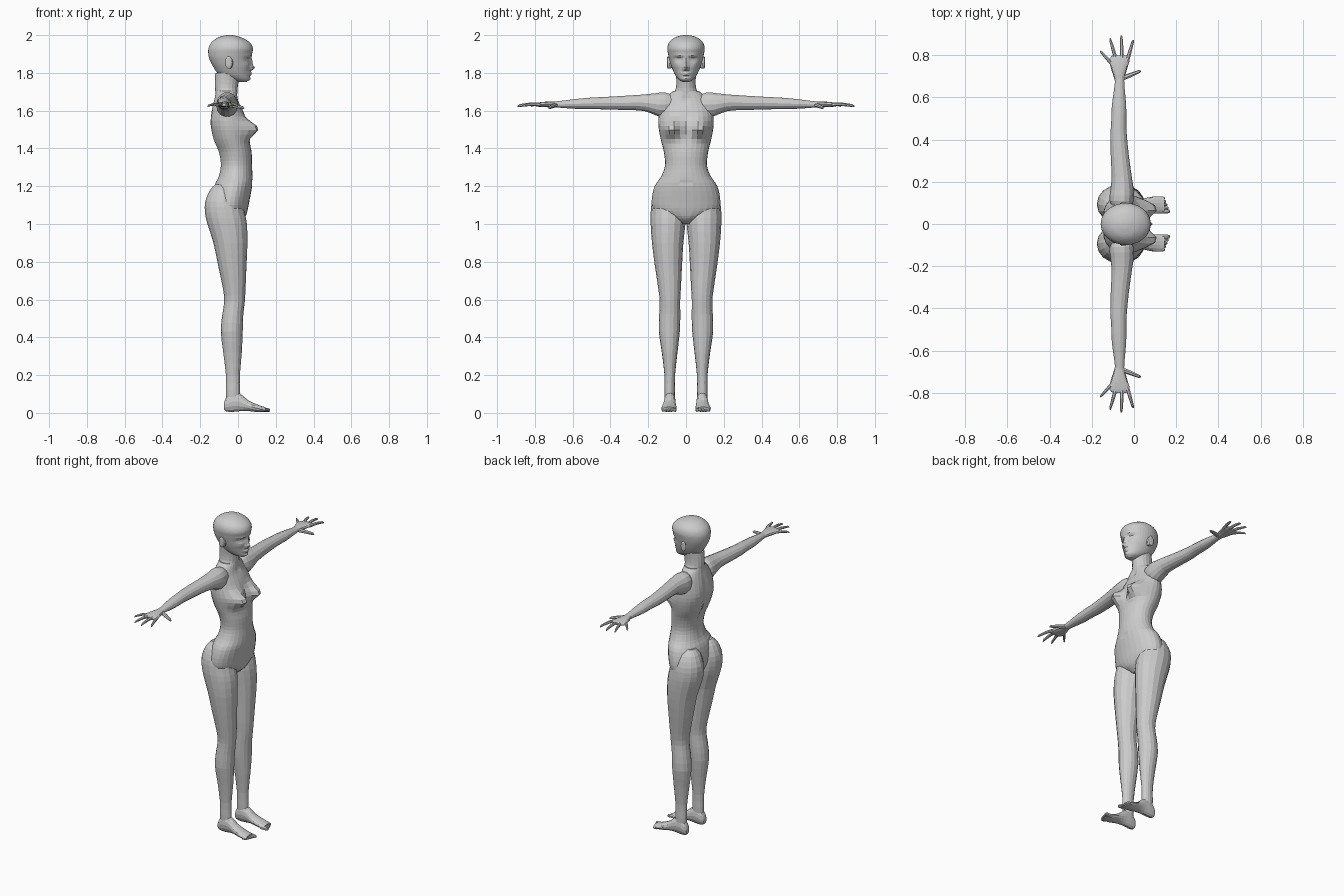
import bpy, bmesh, math
from mathutils import Vector


def make(name, rings, mirror=False):
    """Skin a list of point rings into a closed, flat-shaded object."""
    bm = bmesh.new()
    vr = [[bm.verts.new(p) for p in r] for r in rings]
    n = len(vr[0])
    for a, b in zip(vr, vr[1:]):
        for i in range(n):
            j = (i + 1) % n
            bm.faces.new((a[i], a[j], b[j], b[i]))
    bm.faces.new(vr[0])
    bm.faces.new(vr[-1])
    bmesh.ops.recalc_face_normals(bm, faces=bm.faces)
    me = bpy.data.meshes.new(name)
    bm.to_mesh(me)
    bm.free()
    ob = bpy.data.objects.new(name, me)
    bpy.context.collection.objects.link(ob)
    if mirror:
        m = ob.modifiers.new("mirror", 'MIRROR')
        m.use_axis = (False, True, False)
        m.use_mirror_merge = False
    return ob


def smooth_keys(keys, steps):
    """Catmull-Rom interpolation between section keys."""
    out = []
    for i in range(len(keys) - 1):
        p0, p1 = keys[max(i - 1, 0)], keys[i]
        p2, p3 = keys[i + 1], keys[min(i + 2, len(keys) - 1)]
        for s in range(steps):
            u = s / steps
            out.append([0.5 * (2 * b + (c - a) * u + (2 * a - 5 * b + 4 * c - d) * u * u
                               + (3 * b - a - 3 * c + d) * u ** 3)
                        for a, b, c, d in zip(p0, p1, p2, p3)])
    return out + [list(keys[-1])]


def loft(name, axis, keys, sides, steps=2, bumps=(), mirror=False):
    """Oval sections along an axis; each key is (position, min, max, min, max).
    A bump is (facing, y, z, width, height, amount) pushed along x on both sides."""
    rings = []
    for t, a0, a1, b0, b1 in smooth_keys(keys, steps):
        ring = []
        for i in range(sides):
            c, s = math.cos(math.tau * i / sides), math.sin(math.tau * i / sides)
            a = (a0 + a1) / 2 + (a1 - a0) / 2 * c
            b = (b0 + b1) / 2 + (b1 - b0) / 2 * s
            p = {'x': (t, a, b), 'y': (a, t, b), 'z': (a, b, t)}[axis]
            x, y, z = p
            for f, by, bz, sy, sz, amt in bumps:
                if f * c > 0:
                    g = math.exp(-((abs(y) - by) / sy) ** 2 - ((z - bz) / sz) ** 2)
                    x += f * amt * g * min(1, abs(c) * 2)
            ring.append((x, y, z))
        rings.append(ring)
    return make(name, rings, mirror)


def sym(*rows):
    """Section keys symmetric about y = 0: (z, back, front, half width)."""
    return [(z, a, b, -w, w) for z, a, b, w in rows]


def tube(name, pts, radii, sides=7):
    """Tapered round tube, mirrored to the other hand."""
    pts = [Vector(p) for p in pts]
    q = (pts[-1] - pts[0]).to_track_quat('Z', 'Y')
    make(name, [[p + q @ Vector((r * math.cos(math.tau * i / sides),
                                 r * math.sin(math.tau * i / sides), 0))
                 for i in range(sides)] for p, r in zip(pts, radii)], True)


# Torso with bust, collar hollow, spine groove and shoulder blades
loft("torso", 'z', sym(
    (1.00, -.08, .00, .03), (1.03, -.11, .035, .085), (1.07, -.13, .05, .165),
    (1.12, -.14, .06, .182), (1.20, -.127, .075, .166), (1.25, -.105, .077, .132),
    (1.31, -.094, .074, .111), (1.38, -.105, .072, .117), (1.45, -.133, .058, .134),
    (1.52, -.146, .048, .146), (1.59, -.142, .030, .143), (1.64, -.132, .008, .125),
    (1.68, -.122, -.002, .098), (1.705, -.118, -.005, .066)), 28, 3,
    [(1, .078, 1.505, .045, .045, .076), (-1, 0, 1.45, .02, .16, -.014),
     (-1, .08, 1.55, .04, .05, .008), (1, 0, 1.66, .02, .02, -.008),
     (1, 0, 1.22, .012, .012, -.006)])

# Neck
loft("neck", 'z', sym(
    (1.65, -.11, -.012, .085), (1.69, -.118, -.004, .066), (1.72, -.122, -.002, .054),
    (1.76, -.122, .004, .052), (1.80, -.12, .015, .055)), 18, 2)

# Head with brow, eye sockets, eyelids, nose, lips and chin
loft("head", 'z', sym(
    (1.752, .005, .045, .016), (1.765, -.045, .060, .038), (1.79, -.10, .062, .058),
    (1.83, -.13, .064, .076), (1.87, -.15, .068, .088), (1.90, -.157, .074, .095),
    (1.93, -.156, .079, .099), (1.96, -.142, .064, .090), (1.985, -.11, .025, .064),
    (1.997, -.075, -.015, .03), (2.00, -.055, -.035, .008)), 44, 4,
    [(1, 0, 1.826, .014, .012, .022), (1, 0, 1.85, .011, .025, .012),
     (1, .038, 1.872, .020, .012, -.014), (1, .038, 1.871, .012, .006, .007),
     (1, .036, 1.893, .025, .008, .004), (1, 0, 1.801, .022, .005, .011),
     (1, 0, 1.790, .018, .005, .010), (1, 0, 1.768, .016, .008, .006),
     (1, .05, 1.84, .018, .02, .005)])

# Ears
loft("ear", 'y', [(.07, -.052, -.03, 1.828, 1.868), (.088, -.062, -.026, 1.822, 1.882),
                  (.097, -.068, -.03, 1.822, 1.888), (.101, -.06, -.038, 1.835, 1.88)],
     12, 1, mirror=True)

# Legs, rising into the buttocks
loft("leg", 'z', [
    (1.21, -.12, -.03, .05, .12), (1.18, -.148, -.01, .022, .155), (1.12, -.173, .02, .006, .180),
    (1.06, -.175, .035, .002, .187), (1.00, -.162, .047, .003, .187),
    (.90, -.130, .050, .014, .180), (.78, -.105, .045, .021, .165),
    (.66, -.080, .040, .027, .147), (.59, -.073, .036, .031, .139),
    (.52, -.083, .028, .030, .142), (.43, -.091, .025, .033, .144),
    (.32, -.078, .020, .045, .128), (.20, -.064, .010, .058, .114),
    (.12, -.064, .010, .059, .114), (.06, -.062, .012, .060, .112)],
    16, 2, mirror=True)

# Feet
loft("foot", 'x', [
    (-.073, .072, .103, .018, .055), (-.062, .062, .112, .007, .085),
    (-.03, .056, .116, .004, .115), (.01, .055, .117, .008, .105),
    (.05, .053, .122, .010, .070), (.09, .049, .130, .005, .050),
    (.125, .050, .131, .004, .036), (.145, .053, .126, .005, .031)],
    14, 2, mirror=True)

# Toes
for i in range(5):
    y, tip = .060 + .0155 * i, .170 - .006 * i
    r = .011 if i == 0 else .0085
    tube("toe", [(.12, y, .016), (tip - .015, y, .016), (tip - .004, y, .014), (tip, y, .012)],
         (r, r, r * .8, r * .4))

# Arms
loft("arm", 'y', [
    (.05, -.09, -.02, 1.61, 1.675), (.11, -.115, -.002, 1.565, 1.698),
    (.16, -.112, -.001, 1.574, 1.694), (.22, -.106, -.010, 1.597, 1.687),
    (.32, -.110, -.024, 1.603, 1.680), (.42, -.112, -.034, 1.605, 1.674),
    (.48, -.108, -.036, 1.608, 1.671), (.56, -.105, -.037, 1.608, 1.665),
    (.64, -.094, -.044, 1.613, 1.655), (.69, -.089, -.047, 1.617, 1.649)],
    14, 2, mirror=True)

# Palms
loft("palm", 'y', [
    (.67, -.088, -.048, 1.617, 1.649), (.71, -.100, -.040, 1.617, 1.649),
    (.75, -.113, -.028, 1.619, 1.647), (.785, -.116, -.020, 1.621, 1.643),
    (.80, -.10, -.035, 1.625, 1.639)], 12, 2, mirror=True)

# Fingers and thumb: base x, base y, tip x, tip y, radius
for name, bx, by, tx, ty, r in (
        ("index_finger", -.033, .77, -.003, .872, .010), ("middle_finger", -.056, .775, -.060, .893, .010),
        ("ring_finger", -.082, .77, -.114, .880, .0095), ("little_finger", -.102, .755, -.160, .820, .0085),
        ("thumb", -.055, .69, .032, .725, .012)):
    zs = (1.632, 1.634, 1.628, 1.622) if name != "thumb" else (1.630, 1.624, 1.616, 1.612)
    tube(name, [(bx + (tx - bx) * u, by + (ty - by) * u, z)
                for u, z in zip((0, .45, .9, 1), zs)], (r, r * .9, r * .65, r * .3))
